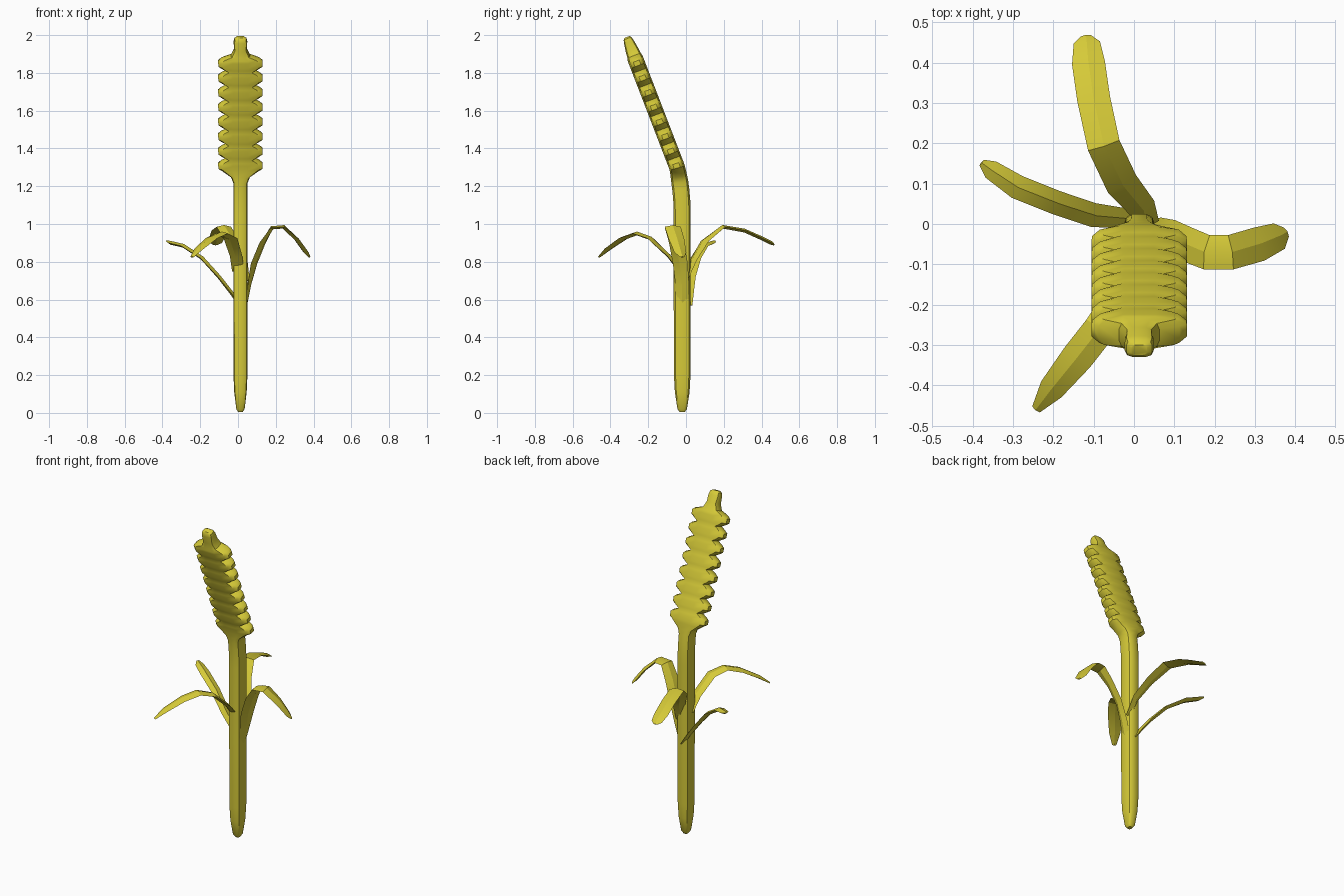
import bpy
import bmesh
from math import radians
from mathutils import Vector

default_cube = bpy.data.objects.get("Cube")
if default_cube:
    bpy.data.objects.remove(default_cube, do_unlink=True)

straw = bpy.data.materials.new("straw_yellow")
straw.use_nodes = True
straw_colour = (0.68, 0.60, 0.04, 1)
straw.diffuse_color = straw_colour
straw.node_tree.nodes["Principled BSDF"].inputs["Base Color"].default_value = straw_colour


def loft(name, rings, smooth_angle):
    """Skin a closed tube through rings of equal point count and cap both ends."""
    bm = bmesh.new()
    loops = [[bm.verts.new(point) for point in ring] for ring in rings]
    count = len(loops[0])
    for lower, upper in zip(loops, loops[1:]):
        for i in range(count):
            j = (i + 1) % count
            bm.faces.new((lower[i], lower[j], upper[j], upper[i]))
    bm.faces.new(loops[0][::-1])
    bm.faces.new(loops[-1])
    bmesh.ops.recalc_face_normals(bm, faces=bm.faces)
    mesh = bpy.data.meshes.new(name)
    bm.to_mesh(mesh)
    bm.free()
    mesh.materials.append(straw)
    obj = bpy.data.objects.new(name, mesh)
    bpy.context.collection.objects.link(obj)
    bpy.ops.object.select_all(action="DESELECT")
    obj.select_set(True)
    bpy.context.view_layer.objects.active = obj
    bpy.ops.object.shade_smooth_by_angle(angle=radians(smooth_angle))
    return obj


# Stem and ear share one bent centre line
STEM_X = 0.013
LEAN = -0.385


def centre_y(z):
    if z < 1.05:
        return -0.02
    if z < 1.3:
        return -0.02 - 0.027 * ((z - 1.05) / 0.25) ** 2
    return -0.047 + LEAN * (z - 1.3)


def stalk_ring(z, width, depth):
    """Twelve-sided section, flattened when the width exceeds the depth."""
    core = min(width * 0.5, 0.04)
    quarter = [(width, depth * 0.4), (core + (width - core) * 0.75, depth * 0.8), (core, depth)]
    outline = quarter + [(-x, y) for x, y in reversed(quarter)]
    outline += [(-x, -y) for x, y in outline]
    slope = (centre_y(z + 0.02) - centre_y(z - 0.02)) / 0.04
    across = Vector((0, 1, -slope)).normalized()
    centre = Vector((STEM_X, centre_y(z), z))
    return [centre + Vector((x, 0, 0)) + across * y for x, y in outline]


# Stem: rounded foot, straight shaft, curved neck
stem = [(0.005, 0.012, 0.014), (0.02, 0.022, 0.025), (0.11, 0.033, 0.039), (0.2, 0.037, 0.044)]
stem += [(z, 0.038, 0.045) for z in (0.6, 1.05, 1.12, 1.18, 1.22)]
stem += [(1.25, 0.05, 0.044)]

# Ear: repeated side lobes with notches between them
ear = []
rows = 8
for row in range(rows):
    middle = 1.308 + row * 0.0775
    for offset, width in ((-0.026, 0.095), (-0.012, 0.117), (0.012, 0.118), (0.026, 0.1)):
        ear.append((middle + offset, width, 0.042))
    if row < rows - 1:
        ear.append((middle + 0.039, 0.07, 0.042))

# Tip: narrow rounded nub
tip = [(1.892, 0.05, 0.038), (1.925, 0.034, 0.034), (1.965, 0.036, 0.027),
       (1.982, 0.032, 0.022), (1.99, 0.02, 0.014)]
loft("stem_and_ear", [stalk_ring(*station) for station in stem + ear + tip], 40)


def leaf(name, half_width, path):
    """Thin diamond-section blade following a path, with a blunt tapered end."""
    path = [Vector(point) for point in path]
    last = len(path) - 1
    rings = []
    for i, point in enumerate(path):
        along = (path[min(i + 1, last)] - path[max(i - 1, 0)]).normalized()
        side = along.cross(Vector((0, 0, 1))).normalized()
        up = side.cross(along)
        taper = {0: 0.8, 1: 0.85, last - 1: 0.8, last: 0.3}.get(i, 1)
        across = side * half_width * taper
        thick = up * (0.004 if i == last else 0.01)
        rings.append([point - across, point + thick, point + across, point - thick])
    loft(name, rings, 25)


# Four arching leaves
leaf("left_leaf", 0.043, [
    (0.04, -0.02, 0.58), (0.06, -0.02, 0.68), (0.085, -0.03, 0.79), (0.13, -0.05, 0.9),
    (0.18, -0.07, 0.98), (0.24, -0.07, 0.985), (0.31, -0.05, 0.92),
    (0.36, -0.03, 0.85), (0.378, -0.02, 0.825)])
leaf("back_leaf", 0.041, [
    (0.03, 0.0, 0.7), (0.02, 0.04, 0.81), (-0.03, 0.1, 0.91), (-0.075, 0.195, 0.985),
    (-0.1, 0.31, 0.965), (-0.113, 0.4, 0.925), (-0.117, 0.45, 0.9), (-0.119, 0.467, 0.89)])
leaf("right_leaf", 0.03, [
    (0.01, 0.01, 0.57), (-0.03, 0.015, 0.63), (-0.1, 0.022, 0.72), (-0.19, 0.052, 0.82),
    (-0.29, 0.092, 0.885), (-0.355, 0.135, 0.9), (-0.378, 0.152, 0.91)])
leaf("front_leaf", 0.04, [
    (0.0, -0.03, 0.75), (-0.01, -0.09, 0.83), (-0.04, -0.19, 0.925), (-0.085, -0.26, 0.95),
    (-0.14, -0.33, 0.925), (-0.205, -0.41, 0.87), (-0.243, -0.46, 0.825)])
